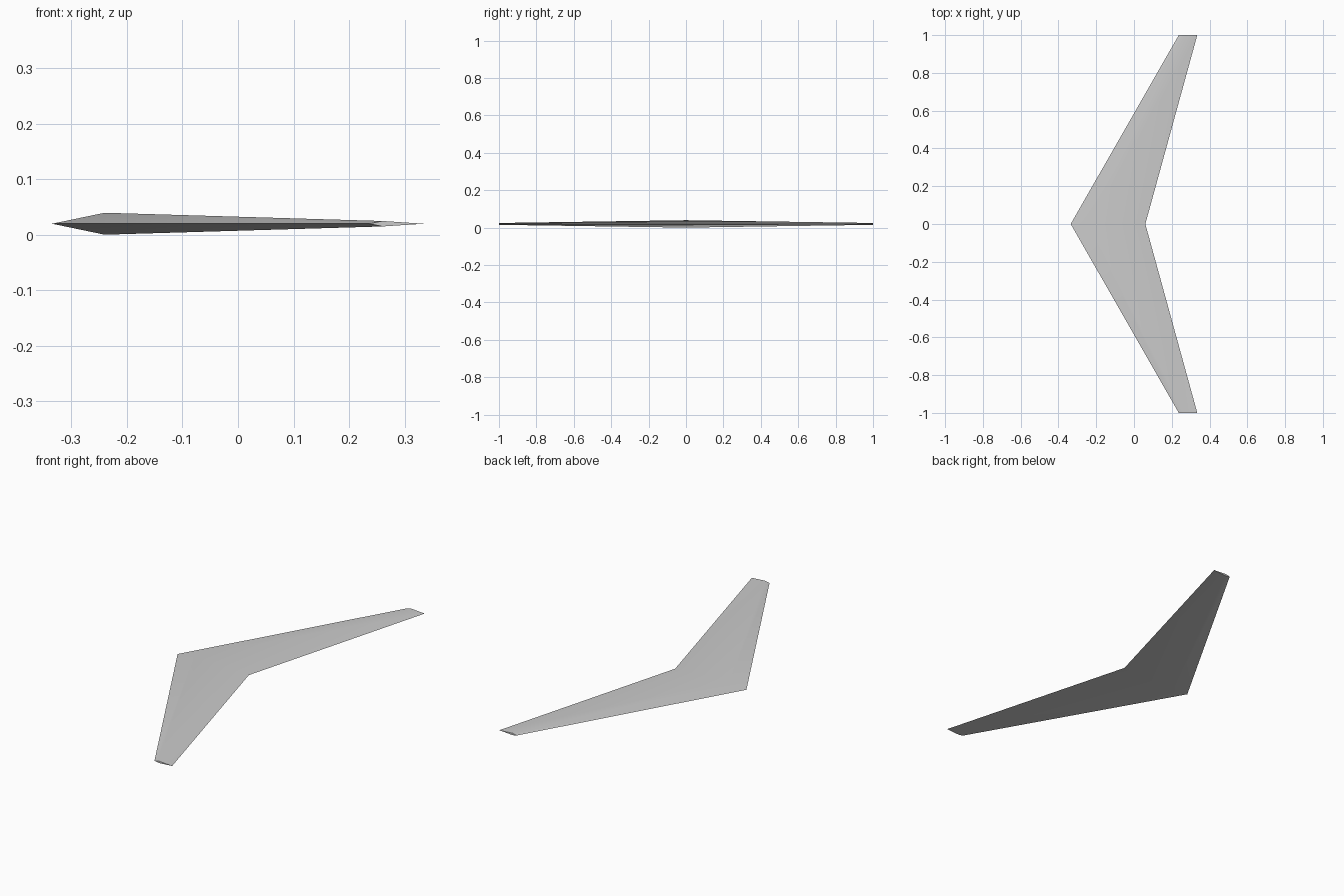
import bpy
import bmesh

# Remove the default cube
cube = bpy.data.objects.get("Cube")
if cube:
    bpy.data.objects.remove(cube, do_unlink=True)

# Material
grey = bpy.data.materials.new("light_grey")
grey.use_nodes = True
colour = (0.6, 0.6, 0.6, 1.0)
grey.diffuse_color = colour
grey.node_tree.nodes["Principled BSDF"].inputs["Base Color"].default_value = colour

MID = 0.02  # height of the chord plane


def section(bm, lead, trail, y):
    """Diamond aerofoil: leading edge, upper ridge, trailing edge, lower ridge."""
    chord = trail - lead
    ridge = lead + 0.24 * chord
    half = 0.05 * chord
    points = [(lead, MID), (ridge, MID + half), (trail, MID), (ridge, MID - half)]
    return [bm.verts.new((x, y, z)) for x, z in points]


# Swept wing: tip, root and tip sections joined into one skin
bm = bmesh.new()
sections = [
    section(bm, 0.237, 0.335, -1),
    section(bm, -0.335, 0.06, 0),
    section(bm, 0.237, 0.335, 1),
]
for a, b in zip(sections, sections[1:]):
    for i in range(4):
        j = (i + 1) % 4
        bm.faces.new((a[i], a[j], b[j], b[i]))

# Flat tip caps
bm.faces.new(sections[0])
bm.faces.new(sections[-1])
bmesh.ops.recalc_face_normals(bm, faces=bm.faces)

mesh = bpy.data.meshes.new("swept_wing")
bm.to_mesh(mesh)
bm.free()
mesh.materials.append(grey)
wing = bpy.data.objects.new("swept_wing", mesh)
bpy.context.collection.objects.link(wing)

# Soft ridges, sharp outline
bpy.ops.object.select_all(action="DESELECT")
wing.select_set(True)
bpy.context.view_layer.objects.active = wing
bpy.ops.object.shade_smooth_by_angle(angle=0.52)
